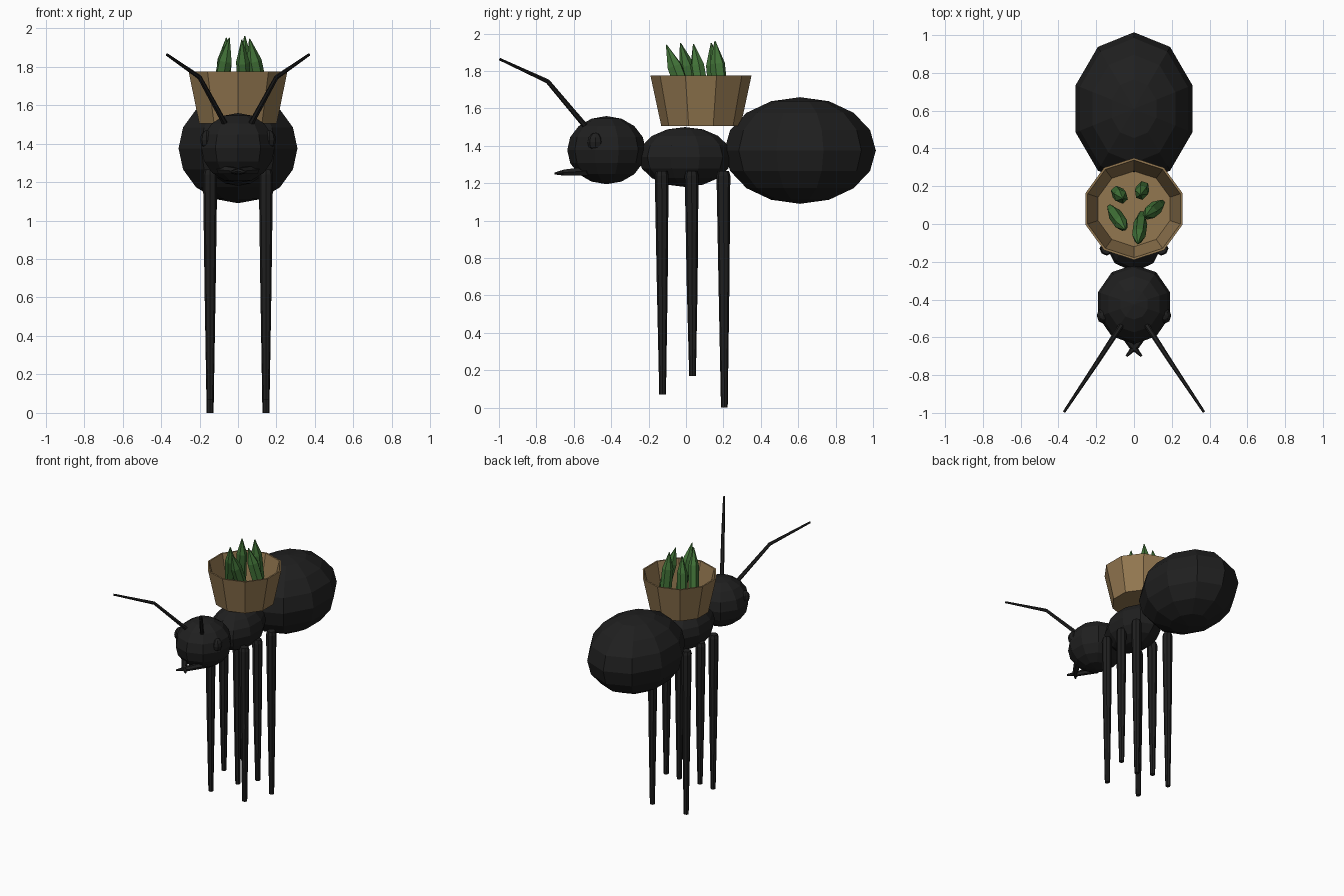
import bpy, bmesh
from math import pi
from mathutils import Vector, Matrix

old = bpy.data.objects.get("Cube")
if old:
    bpy.data.objects.remove(old, do_unlink=True)


def material(name, rgb):
    m = bpy.data.materials.new(name)
    m.use_nodes = True
    m.diffuse_color = (*rgb, 1)
    m.node_tree.nodes["Principled BSDF"].inputs["Base Color"].default_value = (*rgb, 1)
    return m


BLACK = material("shell black", (0.014, 0.014, 0.014))
CLAY = material("clay brown", (0.29, 0.185, 0.08))
GREEN = material("leaf green", (0.055, 0.175, 0.04))


def finish(name, bm, mat):
    bmesh.ops.recalc_face_normals(bm, faces=bm.faces)
    mesh = bpy.data.meshes.new(name)
    bm.to_mesh(mesh)
    bm.free()
    mesh.materials.append(mat)
    ob = bpy.data.objects.new(name, mesh)
    bpy.context.collection.objects.link(ob)
    return ob


def ball(name, centre, radii, sides=10, rings=8):
    bm = bmesh.new()
    bmesh.ops.create_uvsphere(bm, u_segments=sides, v_segments=rings, radius=1,
                              matrix=Matrix.Translation(centre) @ Matrix.Diagonal((*radii, 1)))
    return finish(name, bm, BLACK)


def loft(bm, rings, cap=True):
    """Bridge consecutive rings of vertices into walls."""
    for a, b in zip(rings, rings[1:]):
        n = len(a)
        for i in range(n):
            j = (i + 1) % n
            bm.faces.new((a[i], a[j], b[j], b[i]))
    if cap:
        bm.faces.new(rings[0])
        bm.faces.new(rings[-1])


def tube(name, stations, sides, mat, flat=1.0):
    """Tapered tube through (point, radius) stations."""
    bm = bmesh.new()
    pts = [Vector(p) for p, _ in stations]
    rings = []
    for i, (_, r) in enumerate(stations):
        d = pts[min(i + 1, len(pts) - 1)] - pts[max(i - 1, 0)]
        q = d.to_track_quat('Z', 'Y')
        rings.append([bm.verts.new(pts[i] + q @ Vector(
            (v.x * r * flat, v.y * r, 0))) for v in
            (Matrix.Rotation(2 * pi * k / sides, 3, 'Z') @ Vector((1, 0, 0)) for k in range(sides))])
    loft(bm, rings)
    return finish(name, bm, mat)


# Body
ball("abdomen", (0, 0.61, 1.375), (0.325, 0.405, 0.285))
ball("thorax", (0, -0.005, 1.34), (0.175, 0.25, 0.16))
ball("head", (0, -0.425, 1.377), (0.2, 0.21, 0.182))

# Paired parts
leg_rows = {"front": (-0.13, 0.07), "middle": (0.03, 0.17), "back": (0.2, 0.0)}
for side, s in (("left", 1), ("right", -1)):
    ball(side + "_eye", (s * 0.163, -0.485, 1.42), (0.034, 0.042, 0.05), 8, 6)
    for row, (y, foot) in leg_rows.items():
        tube(f"{side}_{row}_leg",
             [((s * 0.145, y, 1.265), 0.03), ((s * 0.145, y, 1.24), 0.037),
              ((s * 0.145, y + 0.003, 0.65), 0.029), ((s * 0.145, y + 0.005, foot), 0.018)],
             8, BLACK)
    tube(side + "_antenna",
         [((s * 0.06, -0.525, 1.49), 0.015), ((s * 0.2, -0.74, 1.745), 0.012),
          ((s * 0.37, -0.995, 1.863), 0.007)], 6, BLACK)
    tube(side + "_mandible",
         [((s * 0.09, -0.52, 1.265), 0.026), ((s * 0.01, -0.645, 1.257), 0.019),
          ((s * -0.04, -0.7, 1.252), 0.006)], 6, BLACK)

# Open ten-sided pot: outside wall, rim, inside wall, floor
bm = bmesh.new()
rings = []
for r, z in ((0.212, 1.505), (0.27, 1.775), (0.258, 1.775), (0.2, 1.525)):
    rings.append([bm.verts.new(Matrix.Rotation(2 * pi * k / 10, 3, 'Z') @ Vector((0, r, 0))
                               + Vector((0, 0.08, z))) for k in range(10)])
loft(bm, rings)
finish("pot", bm, CLAY)

# Pointed succulent leaves, each from base to tip
leaves = [((-0.095, 0.175), (-0.06, 0.135, 1.95)), ((0.05, 0.2), (0.035, 0.155, 1.96)),
          ((0.145, 0.11), (0.06, 0.04, 1.945)), ((0.04, 0.05), (0.02, -0.105, 1.94)),
          ((-0.125, 0.085), (-0.045, -0.03, 1.95))]
for i, (base, tip) in enumerate(leaves):
    a, b = Vector((*base, 1.53)), Vector(tip)
    tube(f"leaf_{i + 1}", [(a, 0.02), (a.lerp(b, 0.3), 0.043),
                           (a.lerp(b, 0.72), 0.042), (b, 0.003)], 6, GREEN, 0.85)
